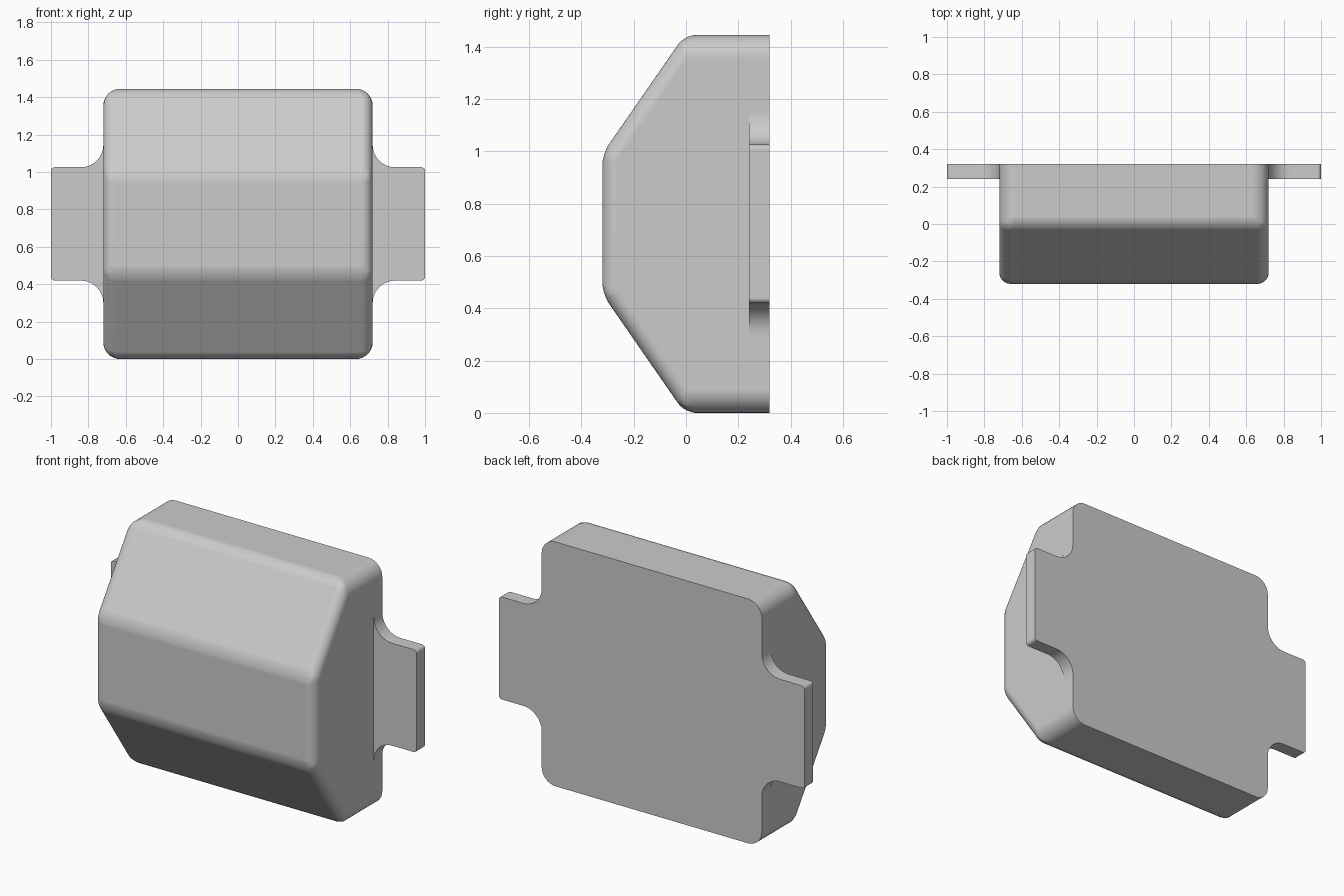
import bpy, bmesh
from math import sin, cos, pi, radians

if "Cube" in bpy.data.objects:
    bpy.data.objects.remove(bpy.data.objects["Cube"], do_unlink=True)

HALF_W, BACK, FRONT, TOP = 0.72, 0.32, -0.32, 1.445

grey = bpy.data.materials.new("plain grey")
grey.use_nodes = True
grey.diffuse_color = (0.6, 0.6, 0.6, 1)
grey.node_tree.nodes["Principled BSDF"].inputs["Base Color"].default_value = (0.6, 0.6, 0.6, 1)


def prism(bm, outline, offset):
    """Extrude a closed outline along an offset vector."""
    face = bm.faces.new([bm.verts.new(p) for p in outline])
    new = bmesh.ops.extrude_face_region(bm, geom=[face])["geom"]
    verts = [g for g in new if isinstance(g, bmesh.types.BMVert)]
    bmesh.ops.translate(bm, verts=verts, vec=offset)
    bmesh.ops.recalc_face_normals(bm, faces=bm.faces)


def add_object(name, bm):
    mesh = bpy.data.meshes.new(name)
    bm.to_mesh(mesh)
    bm.free()
    mesh.materials.append(grey)
    obj = bpy.data.objects.new(name, mesh)
    bpy.context.collection.objects.link(obj)
    return obj


def activate(obj):
    bpy.ops.object.select_all(action='DESELECT')
    obj.select_set(True)
    bpy.context.view_layer.objects.active = obj


def smooth(obj):
    activate(obj)
    bpy.ops.object.shade_smooth_by_angle(angle=radians(30))
    normals = obj.modifiers.new("Even normals", 'WEIGHTED_NORMAL')
    normals.keep_sharp = True


def arc(cx, cz, r, start, end, steps=10):
    """Points of a circular arc in the x-z plane, angles in degrees."""
    angles = [radians(start + (end - start) * i / steps) for i in range(steps + 1)]
    return [(cx + r * cos(a), cz + r * sin(a)) for a in angles]


# Body: chamfered side profile pulled across the width
profile = [(BACK, 0), (-0.005, 0), (FRONT, 0.455),
           (FRONT, TOP - 0.455), (-0.005, TOP), (BACK, TOP)]
bm = bmesh.new()
prism(bm, [(-HALF_W, y, z) for y, z in profile], (2 * HALF_W, 0, 0))

# Rounding width by edge direction; the back rim stays sharp
weight = bm.edges.layers.float.new("bevel_weight_edge")
for e in bm.edges:
    a, b = (v.co for v in e.verts)
    d = b - a
    if min(a.y, b.y) > BACK - 0.01:
        size = 0
    elif abs(d.x) > 0.1:
        size = 0.045
    elif abs(d.z) < 0.01:
        size = 0.09
    else:
        size = 0.06
    e[weight] = size / 0.1
body = add_object("body", bm)
bevel = body.modifiers.new("Rounding", 'BEVEL')
bevel.limit_method = 'WEIGHT'
bevel.width = 0.1
bevel.segments = 8
bevel.use_clamp_overlap = False
activate(body)
bpy.ops.object.modifier_apply(modifier=bevel.name)
smooth(body)

# Mounting tabs: filleted into the body, small rounded outer corners
MID, HALF_H, FILLET, CORNER = TOP / 2, 0.303, 0.12, 0.02
upper = arc(HALF_W + FILLET, HALF_H + FILLET, FILLET, 180, 270)
upper += arc(1 - CORNER, HALF_H - CORNER, CORNER, 90, 0, 5)
outline = upper + [(x, -z) for x, z in reversed(upper)]
for name, side in (("left_tab", 1), ("right_tab", -1)):
    bm = bmesh.new()
    prism(bm, [(side * x, BACK - 0.08, MID + z) for x, z in outline], (0, 0.08, 0))
    # Open the hidden side that meets the body
    hidden = [f for f in bm.faces if all(abs(abs(v.co.x) - HALF_W) < 1e-4 for v in f.verts)]
    bmesh.ops.delete(bm, geom=hidden, context='FACES_ONLY')
    smooth(add_object(name, bm))
